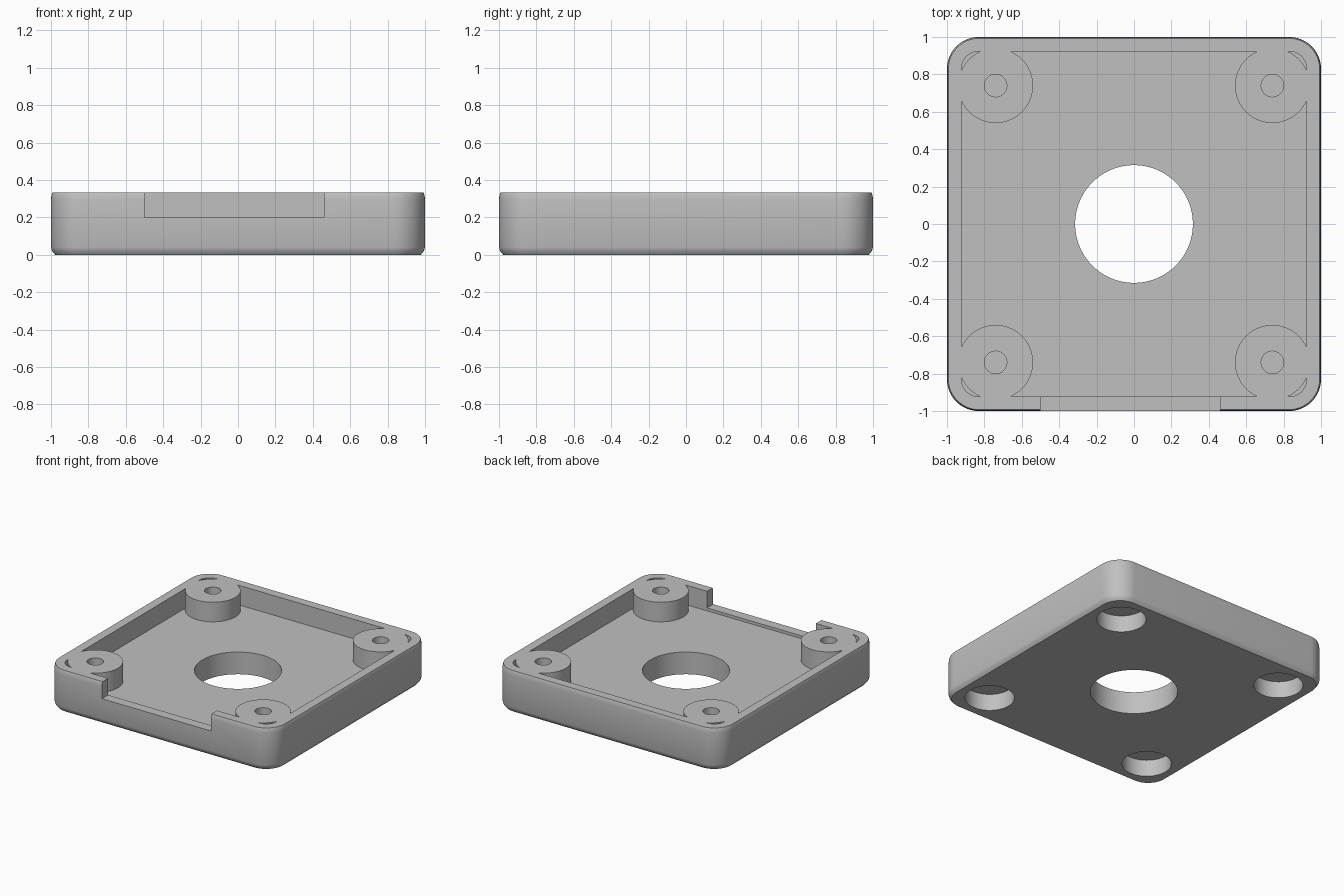
import bpy
import bmesh
import math

cube = bpy.data.objects.get("Cube")
if cube:
    bpy.data.objects.remove(cube, do_unlink=True)

HEIGHT = 0.333
FLOOR = 0.177
POST = 0.74          # post centre offset on both axes
SIGNS = [(sx, sy) for sx in (-1, 1) for sy in (-1, 1)]

grey = bpy.data.materials.new("light grey plastic")
grey.use_nodes = True
colour = (0.53, 0.53, 0.53, 1)
grey.diffuse_color = colour
grey.node_tree.nodes["Principled BSDF"].inputs["Base Color"].default_value = colour


def rounded_square(half, radius, steps=12):
    """Outline of a square with rounded corners, counter-clockwise."""
    points = []
    for quarter, (sx, sy) in enumerate([(1, 1), (-1, 1), (-1, -1), (1, -1)]):
        for i in range(steps + 1):
            a = math.pi / 2 * (quarter + i / steps)
            points.append((sx * (half - radius) + radius * math.cos(a),
                           sy * (half - radius) + radius * math.sin(a)))
    return points


def loft(name, half, radius, profile):
    """Solid stacked from rounded squares; profile holds (inset, z) pairs."""
    bm = bmesh.new()
    rings = [[bm.verts.new((x, y, z)) for x, y in rounded_square(half - inset, radius - inset)]
             for inset, z in profile]
    for low, high in zip(rings, rings[1:]):
        for i in range(len(low)):
            j = (i + 1) % len(low)
            bm.faces.new((low[i], low[j], high[j], high[i]))
    bm.faces.new(rings[0][::-1])
    bm.faces.new(rings[-1])
    mesh = bpy.data.meshes.new(name)
    bm.to_mesh(mesh)
    bm.free()
    obj = bpy.data.objects.new(name, mesh)
    bpy.context.collection.objects.link(obj)
    return obj


def cylinder(radius, x, y, low, high):
    bpy.ops.mesh.primitive_cylinder_add(vertices=64, radius=radius, depth=high - low,
                                        location=(x, y, (low + high) / 2))
    return bpy.context.object


def cut(target, cutter):
    """Subtract the cutter, then discard it."""
    cutter.hide_render = True
    mod = target.modifiers.new("cut", "BOOLEAN")
    mod.operation = "DIFFERENCE"
    mod.solver = "EXACT"
    mod.object = cutter
    bpy.context.view_layer.objects.active = target
    bpy.ops.object.modifier_apply(modifier=mod.name)
    bpy.data.objects.remove(cutter, do_unlink=True)


# Outer shell with eased top and bottom edges
case = loft("case_base", 1.0, 0.17,
            [(0.022, 0), (0.006, 0.02), (0, 0.04), (0, 0.295), (0.003, 0.32), (0.008, HEIGHT)])

# Tray cavity, leaving the four corner posts standing
cavity = loft("cavity_cutter", 0.922, 0.09, [(0, FLOOR), (0, 0.5)])
for sx, sy in SIGNS:
    cut(cavity, cylinder(0.2, sx * POST, sy * POST, 0.1, 0.6))
cut(case, cavity)

# Large central opening
cut(case, cylinder(0.315, 0, 0, -0.1, 0.5))

# Blind screw holes in the posts, and wide pockets below them
for sx, sy in SIGNS:
    cut(case, cylinder(0.06, sx * POST, sy * POST, 0.145, 0.5))
    cut(case, cylinder(0.178, sx * POST, sy * POST, -0.1, 0.133))

# Notch in the front wall
bpy.ops.mesh.primitive_cube_add(size=1, location=(-0.02, -1, 0.4))
notch = bpy.context.object
notch.scale = (0.96, 0.18, 0.4)
cut(case, notch)

# Finish
case.data.materials.clear()
case.data.materials.append(grey)
for poly in case.data.polygons:
    poly.material_index = 0
bpy.ops.object.select_all(action="DESELECT")
case.select_set(True)
bpy.context.view_layer.objects.active = case
bpy.ops.object.shade_smooth_by_angle(angle=math.radians(35))
